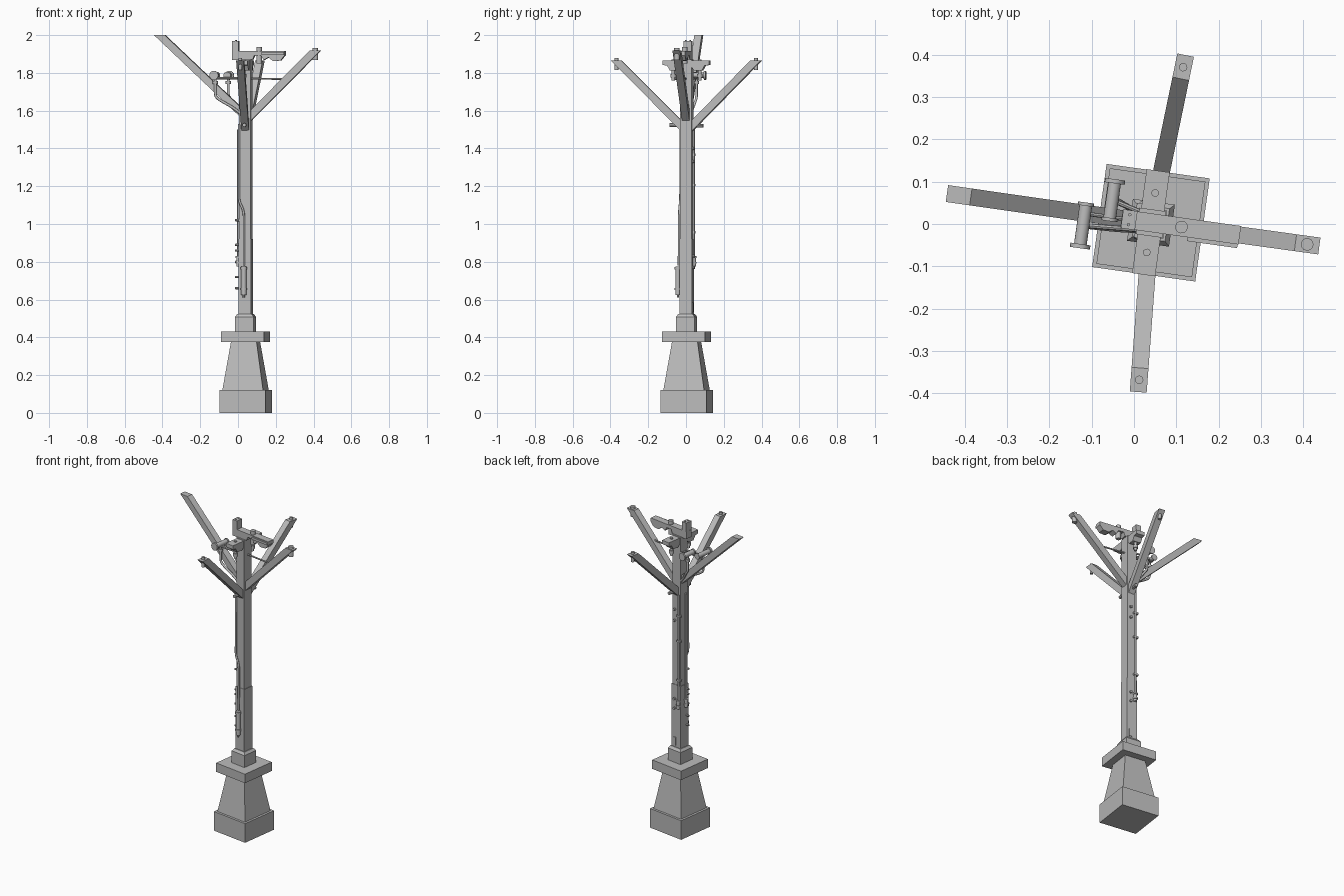
import bpy, bmesh
from math import radians, atan2, hypot
from mathutils import Matrix, Vector

if "Cube" in bpy.data.objects:
    bpy.data.objects.remove(bpy.data.objects["Cube"])

grey = bpy.data.materials.new("weathered_grey")
grey.use_nodes = True
COLOUR = (0.5, 0.5, 0.5, 1)
grey.diffuse_color = COLOUR
grey.node_tree.nodes["Principled BSDF"].inputs["Base Color"].default_value = COLOUR

# The whole pole is turned slightly about its own axis
CENTRE = Vector((0.04, 0.003, 0))
FRAME = Matrix.Translation(CENTRE) @ Matrix.Rotation(radians(-8), 4, 'Z')


def finish(bm, name, frame=FRAME, smooth=False):
    bmesh.ops.recalc_face_normals(bm, faces=bm.faces)
    mesh = bpy.data.meshes.new(name)
    bm.to_mesh(mesh)
    bm.free()
    mesh.materials.append(grey)
    obj = bpy.data.objects.new(name, mesh)
    bpy.context.collection.objects.link(obj)
    obj.matrix_world = frame
    if smooth:
        bpy.ops.object.select_all(action='DESELECT')
        obj.select_set(True)
        bpy.context.view_layer.objects.active = obj
        bpy.ops.object.shade_smooth_by_angle(angle=radians(40))
    return obj


def frustum(name, z0, z1, s0, s1=None, u=0, v=0, depth=None):
    """Upright block of width s0 at the bottom and s1 at the top."""
    s1 = s1 or s0
    bm = bmesh.new()
    bmesh.ops.create_cube(bm, size=1)
    for p in bm.verts:
        s, z = (s0, z0) if p.co.z < 0 else (s1, z1)
        p.co = (u + p.co.x * s, v + p.co.y * (depth or s), z)
    return finish(bm, name)


def prism(name, profile, width, frame):
    """Side profile in x and z, given thickness in y."""
    bm = bmesh.new()
    face = bm.faces.new([bm.verts.new((x, -width / 2, z)) for x, z in profile])
    out = bmesh.ops.extrude_face_region(bm, geom=[face])
    bmesh.ops.translate(bm, vec=(0, width, 0),
                        verts=[g for g in out["geom"] if isinstance(g, bmesh.types.BMVert)])
    return finish(bm, name, frame)


def rod(name, a, b, r, sides=12, frame=FRAME):
    """Cylinder between two points."""
    a, b = Vector(a), Vector(b)
    bm = bmesh.new()
    turn = (b - a).to_track_quat('Z', 'Y').to_matrix().to_4x4()
    bmesh.ops.create_cone(bm, cap_ends=True, segments=sides, radius1=r, radius2=r,
                          depth=(b - a).length, matrix=Matrix.Translation((a + b) / 2) @ turn)
    return finish(bm, name, frame, True)


def pipe(name, points, r):
    """Round tube through the points, with softened bends."""
    curve = bpy.data.curves.new(name, 'CURVE')
    curve.dimensions = '3D'
    curve.bevel_depth = r
    curve.bevel_resolution = 2
    curve.resolution_u = 5
    curve.use_fill_caps = True
    spline = curve.splines.new('NURBS')
    spline.points.add(len(points) - 1)
    for p, co in zip(spline.points, points):
        p.co = (*co, 1)
    spline.order_u = 3
    spline.use_endpoint_u = True
    curve.materials.append(grey)
    obj = bpy.data.objects.new(name, curve)
    bpy.context.collection.objects.link(obj)
    obj.matrix_world = FRAME


# Stepped pedestal
frustum("pedestal_base", 0, 0.122, 0.246)
frustum("pedestal_taper", 0.122, 0.375, 0.217, 0.137)
frustum("pedestal_cap", 0.375, 0.432, 0.228)
frustum("post_socket", 0.432, 0.508, 0.1)
frustum("post_socket_chamfer", 0.508, 0.523, 0.1, 0.078)

# Square post, slightly thicker in its lower part
frustum("post_lower", 0.5, 0.92, 0.068)
frustum("post", 0.92, 1.87, 0.063)

# Four sloping arms: tip position, flat top height, slope, tip bolt radius
ARMS = {
    "left": ((0.438, -0.052), 1.918, 1.0, 0.015),
    "right": ((-0.442, 0.072), 2.0, 0.94, 0),
    "back": ((0.122, 0.399), 1.865, 1.0, 0.01),
    "front": ((0.01, -0.397), 1.865, 1.0, 0.01),
}
for side, (tip, top, slope, bolt) in ARMS.items():
    dx, dy = tip[0] - CENTRE.x, tip[1] - CENTRE.y
    reach = hypot(dx, dy)
    frame = Matrix.Translation(CENTRE) @ Matrix.Rotation(atan2(dy, dx), 4, 'Z')
    inner, root = reach - 0.057, 0.025
    prism(side + "_arm", [(reach, top), (inner, top), (root, top - (inner - root) * slope),
                          (root, top - (reach - root) * slope)], 0.04, frame)
    if bolt:
        mid = reach - 0.029
        rod(side + "_arm_tip_bolt", (mid, 0, top - 0.05), (mid, 0, top + 0.014), bolt, 12, frame)
    foot = top - (reach - 0.06) * slope
    if side in ("front", "back"):
        rod(side + "_arm_foot_bolt", (0.03, 0, foot), (0.09, 0, foot), 0.01, 8, frame)

# Crossarms with shaped undersides
prism("long_crossarm", [(-0.07, 1.87), (0.04, 1.87), (0.05, 1.893), (0.085, 1.893),
                        (0.1, 1.868), (0.125, 1.882), (0.15, 1.862), (0.19, 1.866),
                        (0.212, 1.893), (0.212, 1.915), (-0.07, 1.915)], 0.044, FRAME)
half = [(0.124, 1.866), (0.124, 1.842), (0.1, 1.838), (0.085, 1.812), (0.045, 1.812), (0.03, 1.83)]
prism("short_crossarm", half + [(-x, z) for x, z in reversed(half)], 0.055,
      FRAME @ Matrix.Rotation(radians(90), 4, 'Z'))
frustum("top_stub", 1.868, 1.97, 0.034, u=-0.052, depth=0.045)
for v in (-0.012, 0.012):
    rod("stub_bolt", (-0.052, v, 1.965), (-0.052, v, 1.975), 0.004, 8)
rod("long_crossarm_bolt", (0.073, 0, 1.85), (0.073, 0, 1.938), 0.015)
for v in (-0.071, 0.071):
    rod("short_crossarm_bolt", (0, v, 1.76), (0, v, 1.872), 0.009)
    rod("short_crossarm_nut", (0, v, 1.775), (0, v, 1.795), 0.015)
frustum("crossarm_side_strip", 1.895, 1.91, 0.12, u=0.15, v=-0.025, depth=0.012)

# Tie rod running through the post under the crossarms
rod("tie_rod", (-0.16, 0, 1.772), (0.2, 0, 1.768), 0.005, 8)

# Two lamp brackets with horizontal cylindrical lamps
LAMPS = (("front", -0.158, -0.083, 0.026, -1), ("back", -0.098, -0.01, 0.09, 1))
for side, u, v0, v1, way in LAMPS:
    mid = (v0 + v1) / 2
    z = 1.787
    pipe(side + "_lamp_pipe", [(-0.02, way * 0.02, 1.58), (-0.05, way * 0.025, 1.61),
                               (u + 0.015, mid, 1.66), (u, mid, 1.68), (u, mid, 1.71),
                               (u, mid, z)], 0.007)
    rod(side + "_lamp_body", (u, v0, z), (u, v1, z), 0.015, 16)
    outer, inner = (v0, v1) if way < 0 else (v1, v0)
    rod(side + "_lamp_rim", (u, outer, z), (u, outer - way * 0.01, z), 0.024, 16)
    rod(side + "_lamp_back_rim", (u, inner, z), (u, inner + way * 0.008, z), 0.019, 16)
    rod(side + "_lamp_collar", (u, mid, z - 0.045), (u, mid, z - 0.03), 0.014)
    rod(side + "_lamp_stay", (u, mid, z - 0.015), (-0.02, way * 0.02, z - 0.015), 0.006, 8)

# Front conduit with its switch cylinder
pipe("front_conduit", [(-0.03, -0.035, 1.53), (-0.03, -0.037, 1.17), (-0.03, -0.038, 1.12),
                       (-0.003, -0.04, 1.07), (-0.003, -0.04, 1.0), (-0.003, -0.042, 0.78)], 0.006)
rod("switch_body", (-0.003, -0.046, 0.625), (-0.003, -0.046, 0.775), 0.014)
for z in (0.65, 0.76):
    rod("switch_band", (-0.003, -0.046, z), (-0.003, -0.046, z + 0.012), 0.018)
rod("switch_tail", (-0.003, -0.046, 0.61), (-0.003, -0.046, 0.63), 0.006, 8)

# Conduits on the other faces, each ending in a bulb fitting
for name, u, v, top in (("side", -0.037, -0.012, 1.5), ("back", -0.02, 0.036, 1.5)):
    pipe(name + "_conduit", [(u, v, top), (u, v, 1.3), (u, v, 0.82)], 0.006)
    rod(name + "_conduit_fitting", (u, v, 0.775), (u, v, 0.83), 0.011)
    for z in (0.79, 0.82):
        rod(name + "_fitting_ring", (u, v, z), (u, v, z + 0.01), 0.015)

# Small pegs and clamps along the post
for z in (0.66, 0.72, 0.8, 0.86, 0.89, 1.02):
    rod("side_peg", (-0.03, -0.02, z), (-0.052, -0.02, z), 0.006, 8)
for z in (0.77, 0.83, 1.33, 1.4):
    rod("back_peg", (0.01, 0.03, z), (0.01, 0.045, z), 0.008, 8)
for z in (0.95, 1.2, 1.36):
    frustum("conduit_clamp", z, z + 0.012, 0.03, u=-0.024, v=0.033, depth=0.018)
frustum("post_foot_plate", 0.535, 0.585, 0.02, u=0.01, v=0.034, depth=0.008)
